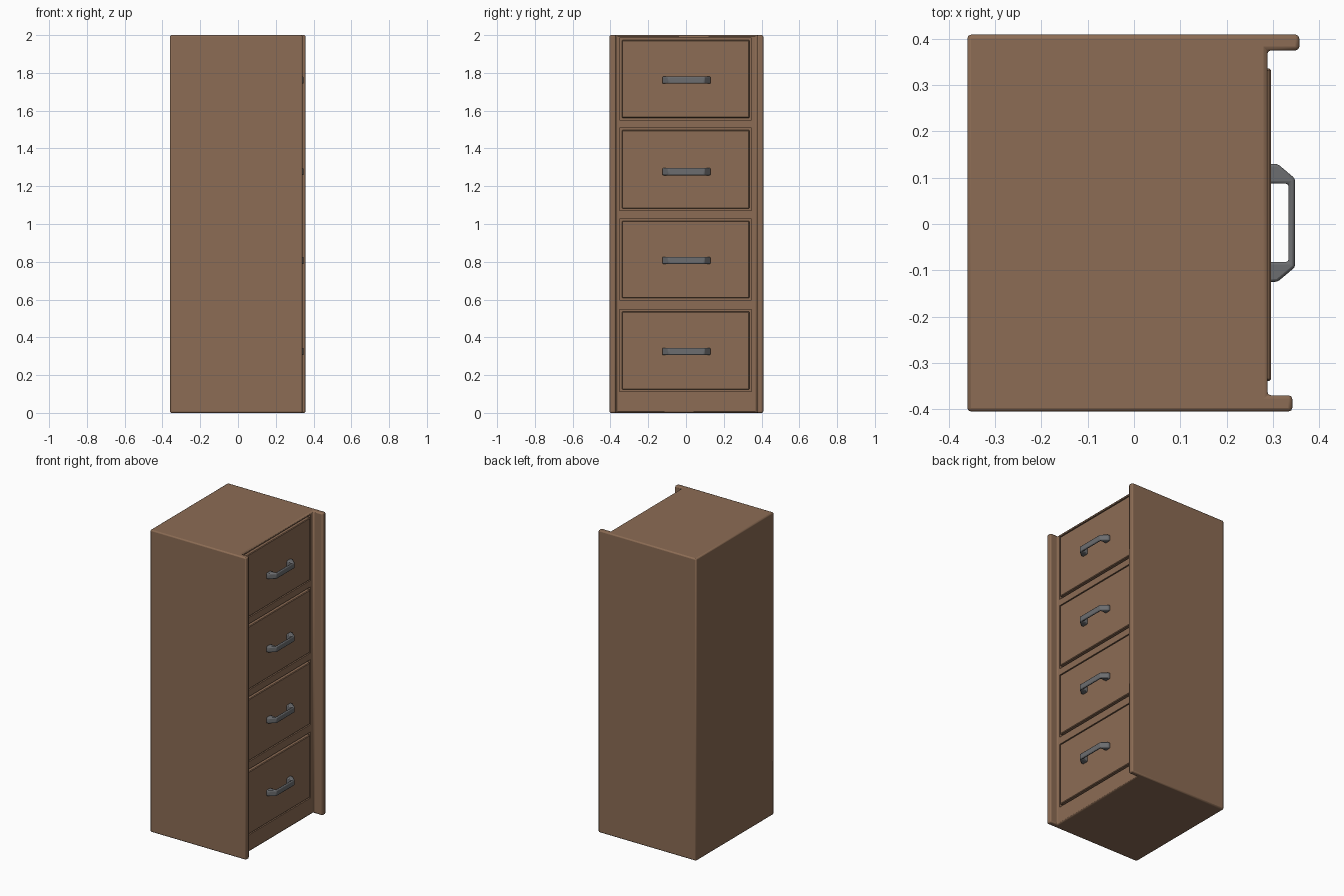
import bpy
import bmesh
from mathutils import Vector

cube = bpy.data.objects.get("Cube")
if cube:
    bpy.data.objects.remove(cube, do_unlink=True)


def make_material(name, colour):
    mat = bpy.data.materials.new(name)
    mat.use_nodes = True
    mat.diffuse_color = colour
    mat.node_tree.nodes["Principled BSDF"].inputs["Base Color"].default_value = colour
    return mat


brown = make_material("brown_wood", (0.262, 0.150, 0.089, 1))
grey = make_material("grey_metal", (0.150, 0.153, 0.160, 1))


def prism(name, outline, z0, z1, mat):
    """Extrude a plan outline of (x, y) points from z0 to z1."""
    bm = bmesh.new()
    face = bm.faces.new([bm.verts.new((x, y, z0)) for x, y in outline])
    top = bmesh.ops.extrude_face_region(bm, geom=[face])["geom"]
    verts = [v for v in top if isinstance(v, bmesh.types.BMVert)]
    bmesh.ops.translate(bm, verts=verts, vec=Vector((0, 0, z1 - z0)))
    bmesh.ops.recalc_face_normals(bm, faces=bm.faces)
    mesh = bpy.data.meshes.new(name)
    bm.to_mesh(mesh)
    bm.free()
    mesh.materials.append(mat)
    obj = bpy.data.objects.new(name, mesh)
    bpy.context.collection.objects.link(obj)
    return obj


def block(name, x0, x1, y0, y1, z0, z1, mat):
    return prism(name, [(x0, y0), (x1, y0), (x1, y1), (x0, y1)], z0, z1, mat)


def bevel(obj, width, segments=1):
    mod = obj.modifiers.new("bevel", "BEVEL")
    mod.width = width
    mod.segments = segments
    mod.limit_method = "ANGLE"


def smooth(obj):
    bpy.ops.object.select_all(action="DESELECT")
    obj.select_set(True)
    bpy.context.view_layer.objects.active = obj
    bpy.ops.object.shade_smooth_by_angle()


# Cabinet body with side panels standing forward of the drawers
FACE = 0.288
body = prism("cabinet_body", [
    (-0.36, -0.405), (0.342, -0.405), (0.342, -0.37), (FACE, -0.37),
    (FACE, 0.375), (0.357, 0.375), (0.357, 0.409), (-0.36, 0.409),
], 0, 2, brown)
bevel(body, 0.008, 2)

# Handle outline: sloped shoulders and an open grip
grip = [
    (0.29, 0.130), (0.31, 0.130), (0.348, 0.098),
    (0.348, -0.093), (0.31, -0.125), (0.29, -0.125),
    (0.29, -0.082), (0.334, -0.082), (0.334, 0.087), (0.29, 0.087),
]

# Drawers: bottom, top and handle height of each opening
drawers = [(0.112, 0.547, 0.325), (0.597, 1.027, 0.807),
           (1.071, 1.508, 1.277), (1.551, 1.985, 1.762)]
for number, (low, high, grip_z) in enumerate(drawers, 1):
    cutter = block(f"opening_cutter_{number}", FACE - 0.02, 0.33,
                   -0.351, 0.347, low, high, brown)
    cutter.hide_render = True
    cutter.hide_set(True)
    cutter.display_type = "WIRE"
    cut = body.modifiers.new(f"opening_{number}", "BOOLEAN")
    cut.operation = "DIFFERENCE"
    cut.solver = "EXACT"
    cut.object = cutter

    front = block(f"drawer_front_{number}", FACE - 0.024, 0.296,
                  -0.339, 0.336, low + 0.011, high - 0.011, brown)
    bevel(front, 0.004)
    handle = prism(f"drawer_handle_{number}", grip,
                   grip_z - 0.019, grip_z + 0.019, grey)
    bevel(handle, 0.006, 2)
    smooth(handle)
smooth(body)
